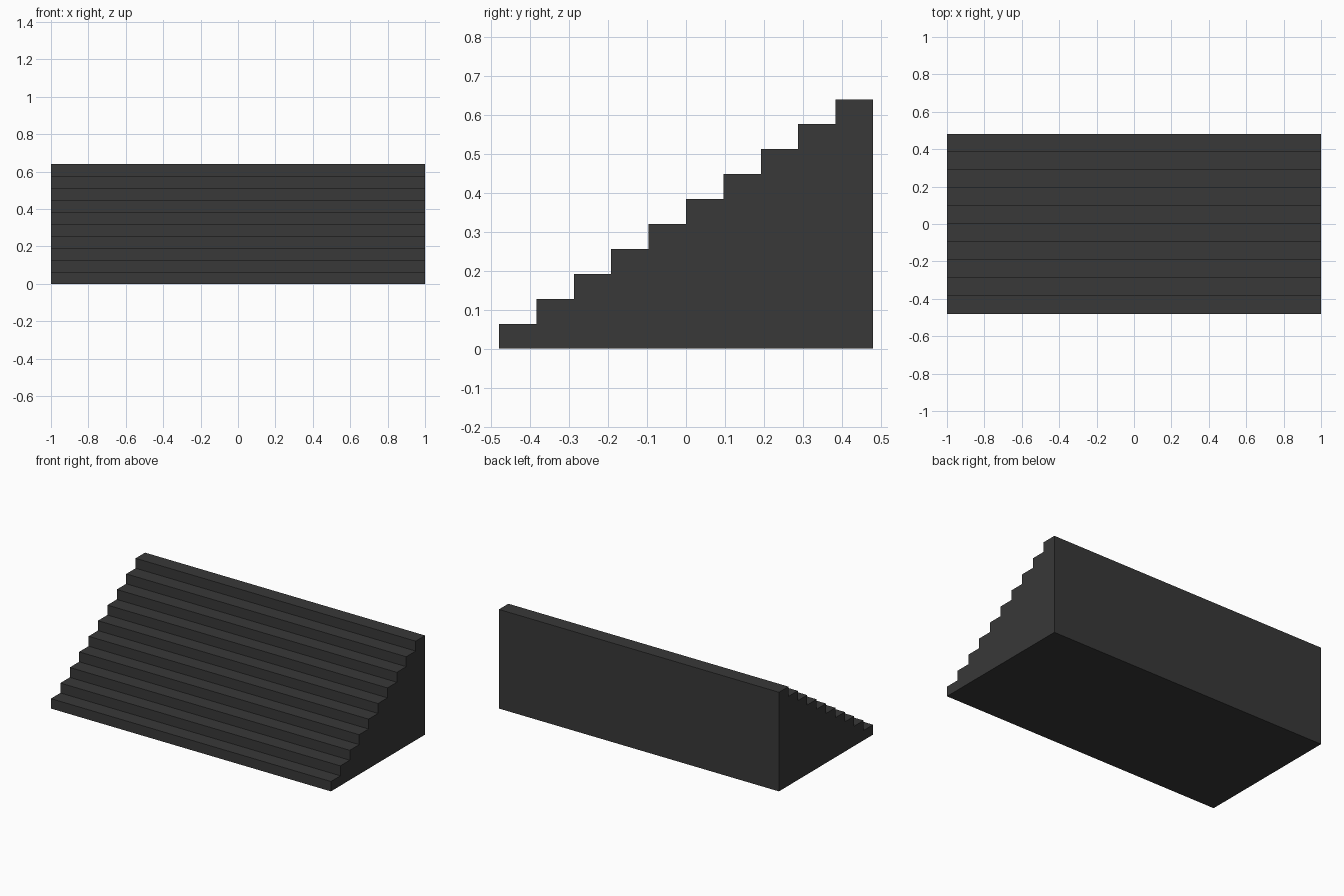
import bpy, bmesh

if "Cube" in bpy.data.objects:
    bpy.data.objects.remove(bpy.data.objects["Cube"])

STEPS, TREAD, RISE, WIDTH = 10, 0.096, 0.064, 2.0
front = -STEPS * TREAD / 2

# Stepped side profile (y, z), running up the flight and down the back
profile = [(front, 0.0)]
for i in range(STEPS):
    z = (i + 1) * RISE
    profile += [(front + i * TREAD, z), (front + (i + 1) * TREAD, z)]
profile.append((-front, 0.0))

# Solid staircase: extrude the profile across the width
bm = bmesh.new()
side = bm.faces.new([bm.verts.new((-WIDTH / 2, y, z)) for y, z in profile])
extruded = bmesh.ops.extrude_face_region(bm, geom=[side], use_keep_orig=True)
moved = [g for g in extruded["geom"] if isinstance(g, bmesh.types.BMVert)]
bmesh.ops.translate(bm, verts=moved, vec=(WIDTH, 0, 0))
bmesh.ops.recalc_face_normals(bm, faces=bm.faces)
mesh = bpy.data.meshes.new("staircase")
bm.to_mesh(mesh)
bm.free()
stairs = bpy.data.objects.new("staircase", mesh)
bpy.context.collection.objects.link(stairs)

# Dark stone colour
dark = bpy.data.materials.new("dark_stone")
dark.diffuse_color = (0.04, 0.04, 0.04, 1)
dark.use_nodes = True
dark.node_tree.nodes["Principled BSDF"].inputs["Base Color"].default_value = dark.diffuse_color
mesh.materials.append(dark)
